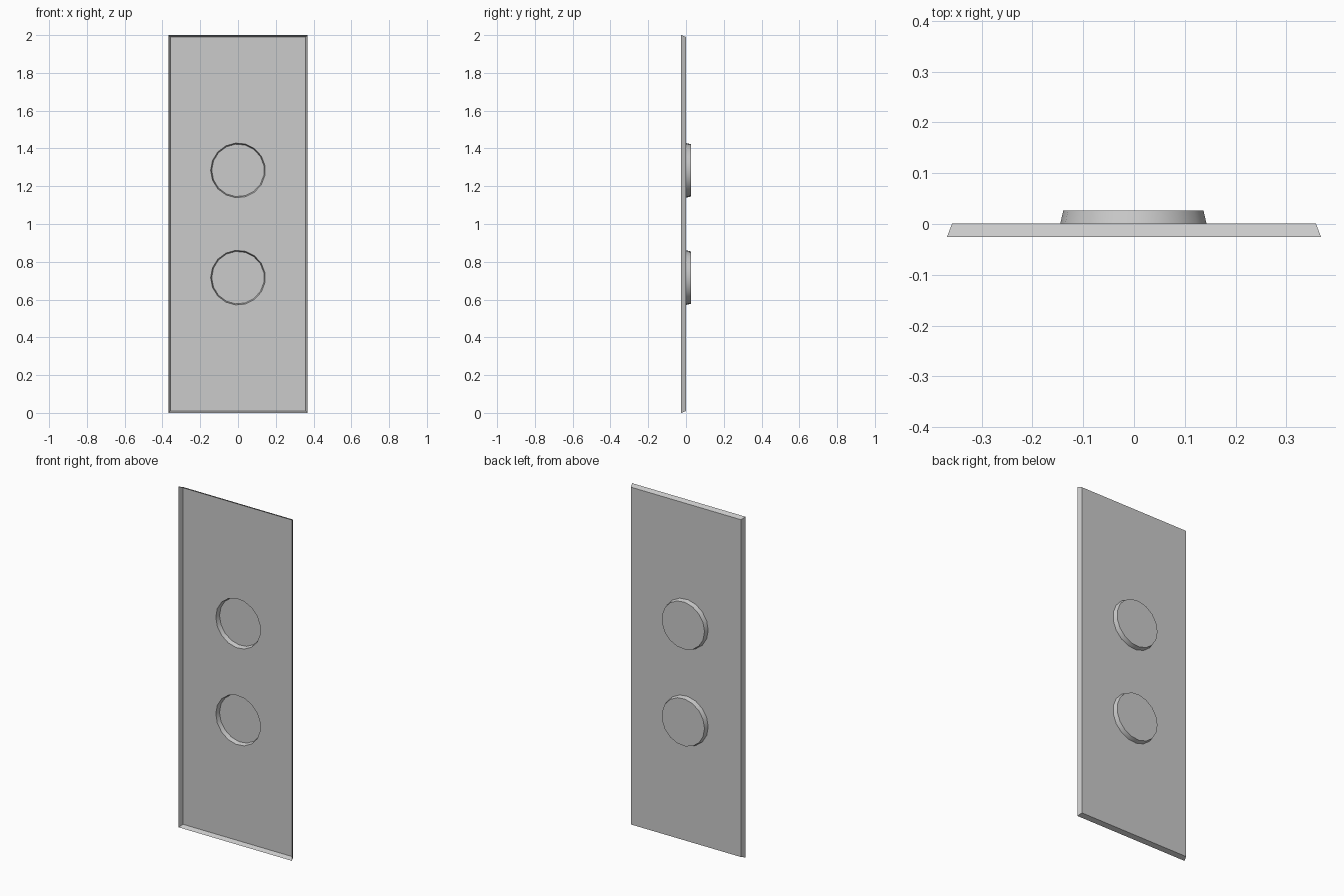
import bpy, bmesh
from math import cos, sin, pi, radians

cube = bpy.data.objects.get("Cube")
if cube:
    bpy.data.objects.remove(cube, do_unlink=True)

FRONT, FLOOR, BACK = -0.026, 0.001, 0.027
SEGMENTS = 17
CUP_HEIGHTS = {"lower_recess": 0.716, "upper_recess": 1.284}

grey = bpy.data.materials.new("plain grey")
grey.use_nodes = True
grey.diffuse_color = (0.6, 0.6, 0.6, 1)
grey.node_tree.nodes["Principled BSDF"].inputs["Base Color"].default_value = (0.6, 0.6, 0.6, 1)


def rectangle(half_x, half_z, y):
    return [(sx * half_x, y, 1 + sz * half_z)
            for sx, sz in ((-1, -1), (1, -1), (1, 1), (-1, 1))]


def circle(radius, y, z):
    # One corner points to the model's right
    angles = [pi + 2 * pi * i / SEGMENTS for i in range(SEGMENTS)]
    return [(radius * cos(a), y, z + radius * sin(a)) for a in angles]


def add_loop(bm, points):
    verts = [bm.verts.new(p) for p in points]
    edges = [bm.edges.new((v, verts[(i + 1) % len(verts)])) for i, v in enumerate(verts)]
    return verts, edges


def bridge(bm, a, b):
    for i in range(len(a)):
        j = (i + 1) % len(a)
        bm.faces.new((a[i], a[j], b[j], b[i]))


def finish(bm, name, smooth=False):
    bmesh.ops.recalc_face_normals(bm, faces=bm.faces)
    # Turn the sheet so that its flat face looks backwards
    if max(bm.faces, key=lambda f: f.calc_area()).normal.y < 0:
        bmesh.ops.reverse_faces(bm, faces=bm.faces)
    mesh = bpy.data.meshes.new(name)
    bm.to_mesh(mesh)
    bm.free()
    mesh.materials.append(grey)
    obj = bpy.data.objects.new(name, mesh)
    bpy.context.collection.objects.link(obj)
    if smooth:
        bpy.ops.object.select_all(action="DESELECT")
        obj.select_set(True)
        bpy.context.view_layer.objects.active = obj
        bpy.ops.object.shade_smooth_by_angle(angle=radians(35))


# Shallow tray, open at the front, with two round holes in its floor
bm = bmesh.new()
inner, edges = add_loop(bm, rectangle(0.358, 0.99, FLOOR))
for z in CUP_HEIGHTS.values():
    edges += add_loop(bm, circle(0.145, FLOOR, z))[1]
bmesh.ops.triangle_fill(bm, edges=edges, use_beauty=True, normal=(0, 1, 0))
rim, _ = add_loop(bm, rectangle(0.368, 1.0, FRONT))
bridge(bm, inner, rim)
bmesh.ops.dissolve_limit(bm, angle_limit=radians(1), verts=[], edges=[
    e for e in bm.edges if len(e.link_faces) == 2 and e.calc_face_angle() < 0.01])
finish(bm, "panel_tray")

# Tapered round recesses pressed towards the back
for name, z in CUP_HEIGHTS.items():
    bm = bmesh.new()
    mouth, _ = add_loop(bm, circle(0.145, FLOOR, z))
    base, _ = add_loop(bm, circle(0.139, BACK, z))
    bridge(bm, mouth, base)
    bm.faces.new(base)
    finish(bm, name, smooth=True)
